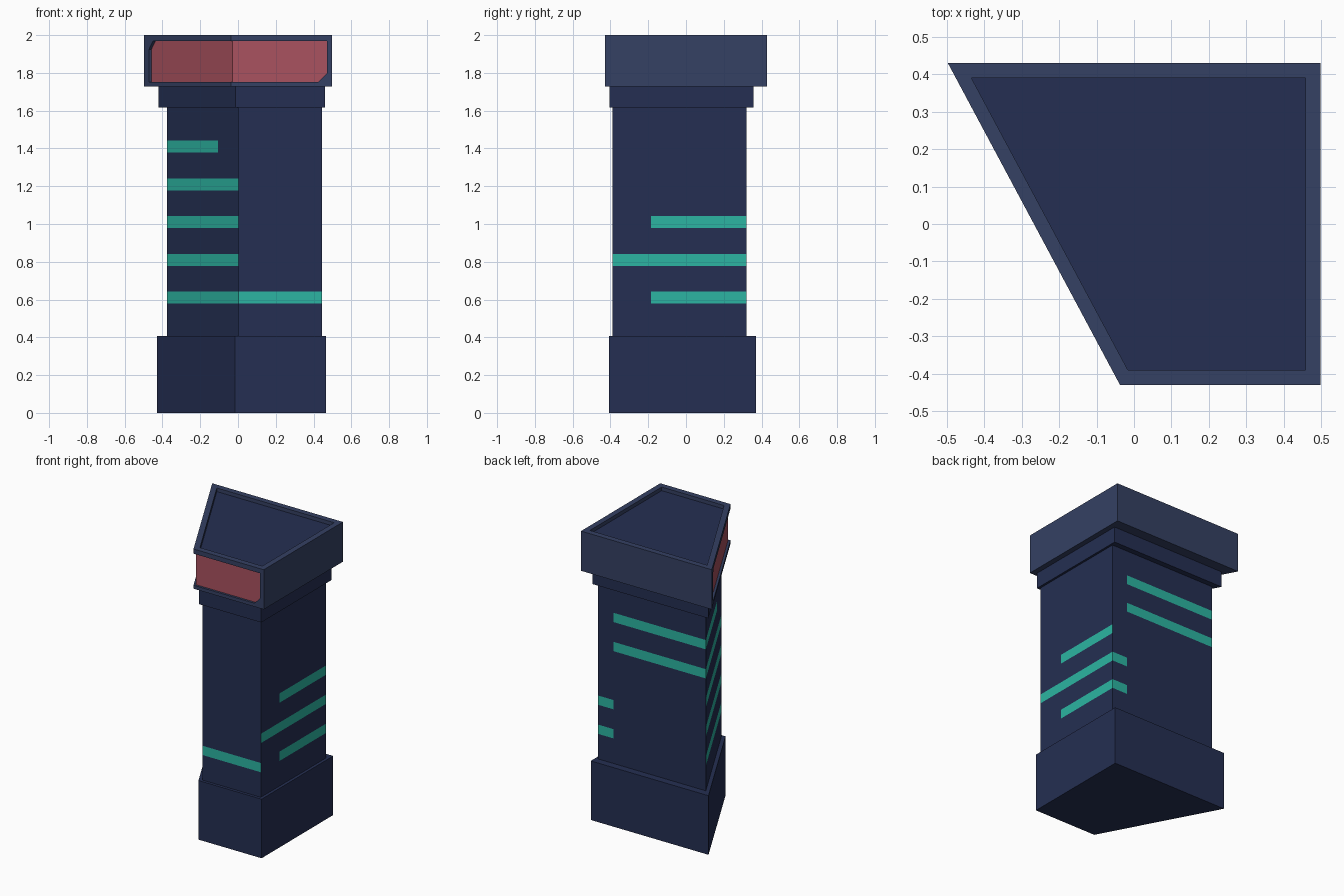
import bpy, bmesh
from mathutils import Vector

if "Cube" in bpy.data.objects:
    bpy.data.objects.remove(bpy.data.objects["Cube"])


def material(name, rgb):
    m = bpy.data.materials.new(name)
    m.diffuse_color = (*rgb, 1)
    m.use_nodes = True
    m.node_tree.nodes["Principled BSDF"].inputs["Base Color"].default_value = m.diffuse_color
    return m


NAVY = material("navy", (0.018, 0.028, 0.085, 1)[:3])
SLATE = material("slate_blue", (0.035, 0.052, 0.125))
TEAL = material("teal", (0.025, 0.46, 0.36))
RED = material("red", (0.40, 0.085, 0.115))


def prism(name, bottom, offset, mats):
    """Extrude a planar outline along an offset vector."""
    bm = bmesh.new()
    face = bm.faces.new([bm.verts.new(p) for p in bottom])
    new = bmesh.ops.extrude_face_region(bm, geom=[face])["geom"]
    bmesh.ops.translate(bm, vec=offset, verts=[v for v in new if isinstance(v, bmesh.types.BMVert)])
    bmesh.ops.recalc_face_normals(bm, faces=bm.faces)
    mesh = bpy.data.meshes.new(name)
    bm.to_mesh(mesh)
    bm.free()
    ob = bpy.data.objects.new(name, mesh)
    bpy.context.collection.objects.link(ob)
    for m in mats:
        mesh.materials.append(m)
    return ob


def block(name, left, right, front, back, corner, z0, z1, mats):
    """Four-sided block with a slanted front-left face."""
    outline = [(left, back, z0), (corner, front, z0), (right, front, z0), (right, back, z0)]
    return prism(name, outline, (0, 0, z1 - z0), mats)


# Base, shaft and neck
block("base", -0.43, 0.465, -0.408, 0.37, -0.015, 0, 0.406, [NAVY])
shaft = block("shaft", -0.375, 0.445, -0.388, 0.32, 0.003, 0.406, 1.618, [NAVY, TEAL])
block("neck", -0.42, 0.46, -0.405, 0.358, -0.012, 1.618, 1.727, [NAVY])

# Flush stripes: slice the shaft, then colour the strips
H = 0.032
ROWS = [0.61, 0.81, 1.01, 1.21, 1.41]
bm = bmesh.new()
bm.from_mesh(shaft.data)
cuts = [((0, 0, z + s * H), (0, 0, 1)) for z in ROWS for s in (-1, 1)]
cuts += [((0, -0.185, 0), (0, 1, 0)), ((-0.107, 0, 0), (1, 0, 0)), ((0.328, 0, 0), (1, 0, 0))]
for co, no in cuts:
    bmesh.ops.bisect_plane(bm, geom=bm.verts[:] + bm.edges[:] + bm.faces[:], plane_co=co, plane_no=no)


def striped(row, c, n):
    if n.x > 0.9:
        return row == 1 or (row in (0, 2) and c.y > -0.185)
    if n.y > 0.9:
        return (row in (3, 4) and c.x < 0.328) or (row in (0, 1) and c.x > 0.328)
    if n.y < -0.9:
        return row == 0
    return row < 4 or c.x < -0.107


for f in bm.faces:
    c = f.calc_center_median()
    for row, z in enumerate(ROWS):
        if abs(c.z - z) < 0.01 and abs(f.normal.z) < 0.5 and striped(row, c, f.normal):
            f.material_index = 1
bm.to_mesh(shaft.data)
bm.free()

# Cap
CORNER = Vector((-0.037, -0.43, 0))
cap = block("cap", -0.497, 0.497, -0.43, 0.43, CORNER.x, 1.727, 2.0, [SLATE, NAVY, RED])


def carve(cutter):
    cutter.hide_render = True
    mod = cap.modifiers.new("carve", "BOOLEAN")
    mod.operation = "DIFFERENCE"
    mod.solver = "EXACT"
    mod.object = cutter
    bpy.context.view_layer.objects.active = cap
    bpy.ops.object.modifier_apply(modifier=mod.name)
    bpy.data.objects.remove(cutter)


# Tray sunk into the top
FLOOR = 1.975
carve(block("tray_cutter", -0.434, 0.458, -0.39, 0.39, -0.016, FLOOR, 2.1, [SLATE]))

# Display recess wrapping the front corner, one clipped corner per side
DEPTH, LOW, HIGH, CLIP = 0.015, 1.751, 1.968, 0.045
slant = (Vector((-0.497, 0.43, 0)) - CORNER)
sides = [(Vector((1, 0, 0)), Vector((0, -1, 0)), 0.507, False),
         (slant.normalized(), Vector((slant.x and -slant.y, slant.x, 0)).normalized(), slant.length - 0.053, True)]
for u, n, end, clip_top in sides:
    if clip_top:
        tail = [(end, LOW), (end, HIGH - CLIP), (end - CLIP, HIGH)]
    else:
        tail = [(end - CLIP, LOW), (end, LOW + CLIP), (end, HIGH)]
    outline = [(-0.1, LOW)] + tail + [(-0.1, HIGH)]
    pts = [CORNER + u * s - n * DEPTH + Vector((0, 0, z)) for s, z in outline]
    carve(prism("display_cutter", pts, n * 0.15, [SLATE]))

# Colour the recess floors
for p in cap.data.polygons:
    p.material_index = 0
    if p.normal.z > 0.9 and abs(p.center.z - FLOOR) < 0.002:
        p.material_index = 1
    for u, n, end, top in sides:
        if p.normal.dot(n) > 0.99 and abs((p.center - CORNER).dot(n) + DEPTH) < 0.002:
            p.material_index = 2
